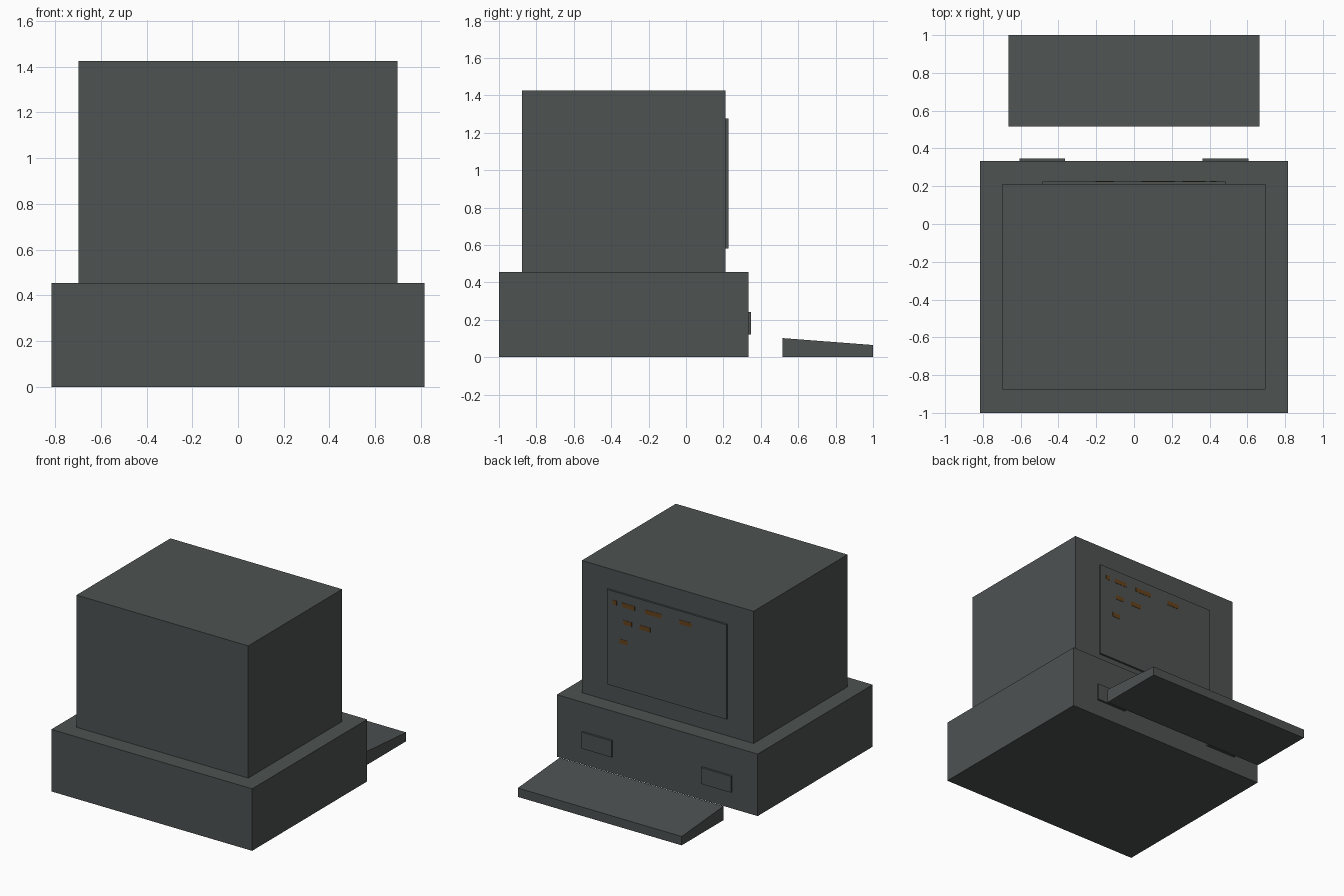
import bpy, bmesh

if "Cube" in bpy.data.objects:
    bpy.data.objects.remove(bpy.data.objects["Cube"])


def material(name, rgb):
    m = bpy.data.materials.new(name)
    m.diffuse_color = (*rgb, 1)
    m.use_nodes = True
    m.node_tree.nodes["Principled BSDF"].inputs["Base Color"].default_value = m.diffuse_color
    return m


CASE = material("dark slate", (0.075, 0.084, 0.083))
GLOW = material("dim amber", (0.13, 0.055, 0.012))


def block(name, x, y, z, mat=CASE, front_top=None):
    """Box from (min, max) ranges; front_top lowers the top edge on the +y side."""
    bm = bmesh.new()
    bmesh.ops.create_cube(bm, size=1)
    for v in bm.verts:
        hi = [c > 0 for c in v.co]
        v.co = (x[hi[0]], y[hi[1]], z[hi[2]])
        if front_top is not None and hi[1] and hi[2]:
            v.co.z = front_top
    mesh = bpy.data.meshes.new(name)
    bm.to_mesh(mesh)
    bm.free()
    mesh.materials.append(mat)
    ob = bpy.data.objects.new(name, mesh)
    bpy.context.collection.objects.link(ob)
    return ob


# computer case and monitor
block("computer_case", (-0.815, 0.815), (-1.0, 0.333), (0, 0.455))
block("monitor_body", (-0.697, 0.697), (-0.877, 0.212), (0.455, 1.425))
block("screen", (-0.485, 0.485), (0.21, 0.226), (0.58, 1.275))

# sloping keyboard
block("keyboard", (-0.665, 0.665), (0.515, 1.0), (0, 0.102), front_top=0.065)

# pair of disk drives
for side, x in (("left", (-0.607, -0.365)), ("right", (0.362, 0.605))):
    block("disk_drive_" + side, x, (0.33, 0.348), (0.122, 0.242))

# glowing marks on the screen: rows of (start, end) fractions of the width
rows = {1.195: [(0.05, 0.085), (0.13, 0.235), (0.32, 0.46), (0.61, 0.71)],
        1.07: [(0.14, 0.21), (0.275, 0.365)],
        0.925: [(0.11, 0.175)]}
for r, (z, spans) in enumerate(rows.items()):
    for i, (a, b) in enumerate(spans):
        block(f"screen_mark_{r}_{i}", (0.485 - 0.97 * b, 0.485 - 0.97 * a),
              (0.225, 0.228), (z - 0.016, z + 0.016), GLOW)
